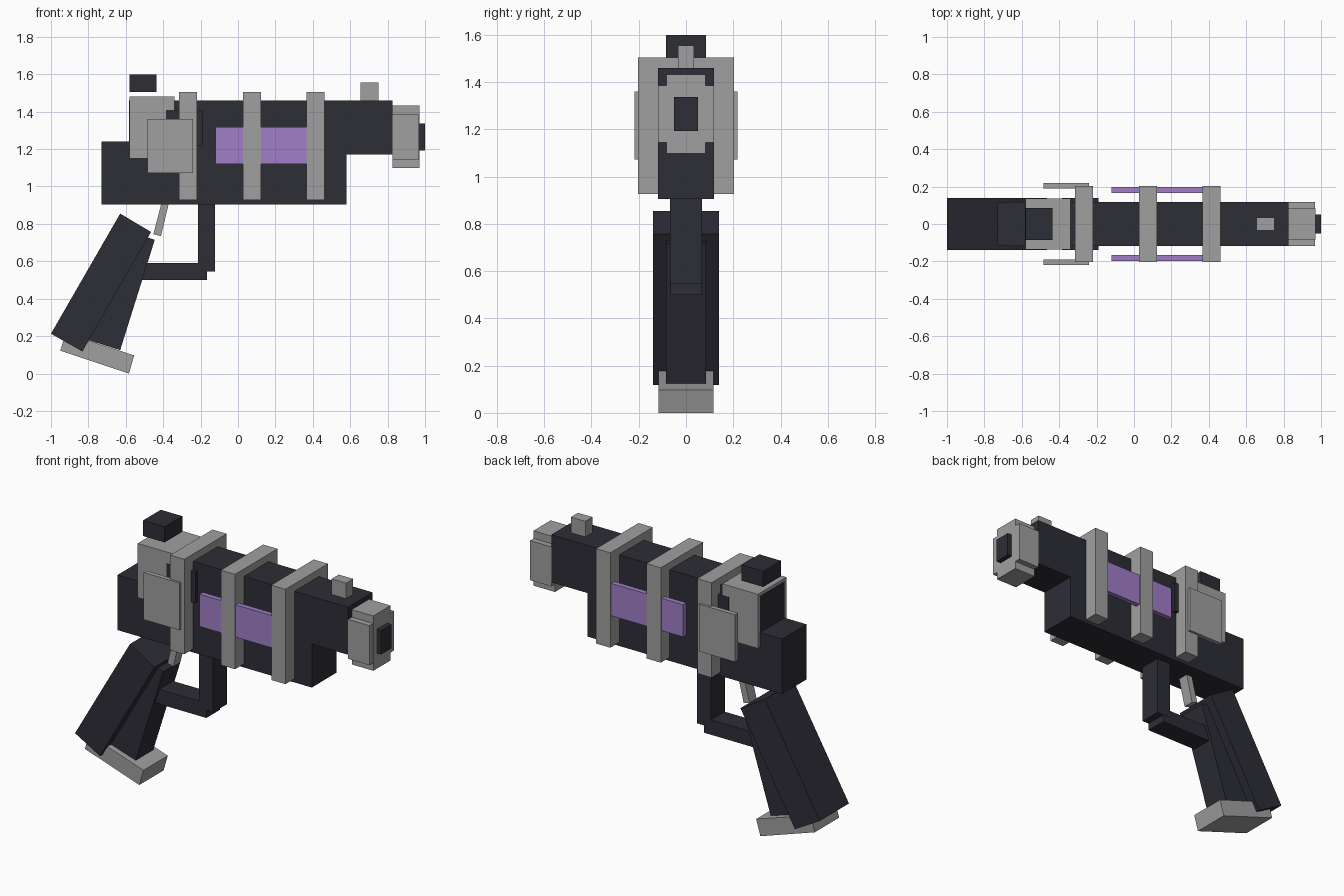
import bpy
import bmesh
from mathutils import Vector

default = bpy.data.objects.get("Cube")
if default:
    bpy.data.objects.remove(default, do_unlink=True)


def material(name, rgb):
    mat = bpy.data.materials.new(name)
    mat.use_nodes = True
    color = (*rgb, 1.0)
    mat.diffuse_color = color
    mat.node_tree.nodes["Principled BSDF"].inputs["Base Color"].default_value = color
    return mat


dark = material("dark gunmetal", (0.026, 0.026, 0.037))
grey = material("light grey metal", (0.35, 0.35, 0.35))
purple = material("purple glow", (0.35, 0.21, 0.57))


def prism(name, mat, outline, y0, y1):
    """Extrude an (x, z) outline from y0 to y1."""
    bm = bmesh.new()
    face = bm.faces.new([bm.verts.new((x, y0, z)) for x, z in outline])
    ext = bmesh.ops.extrude_face_region(bm, geom=[face])
    moved = [v for v in ext["geom"] if isinstance(v, bmesh.types.BMVert)]
    bmesh.ops.translate(bm, verts=moved, vec=Vector((0, y1 - y0, 0)))
    bmesh.ops.recalc_face_normals(bm, faces=bm.faces)
    mesh = bpy.data.meshes.new(name)
    bm.to_mesh(mesh)
    bm.free()
    mesh.materials.append(mat)
    obj = bpy.data.objects.new(name, mesh)
    bpy.context.collection.objects.link(obj)
    return obj


def box(name, mat, x0, x1, z0, z1, y1, y0=None):
    """Box centred on y = 0 unless y0 is given."""
    outline = [(x0, z0), (x1, z0), (x1, z1), (x0, z1)]
    return prism(name, mat, outline, -y1 if y0 is None else y0, y1)


# Receiver and barrel, one stepped profile
prism("receiver", dark,
      [(-0.73, 0.905), (0.58, 0.905), (0.58, 1.17), (0.825, 1.17),
       (0.825, 1.46), (-0.582, 1.46), (-0.582, 1.24), (-0.73, 1.24)], -0.118, 0.118)

# Rear housing, side chamber and floating rear sight
box("rear_housing", grey, -0.58, -0.34, 1.15, 1.48, 0.137)
box("side_chamber", dark, -0.385, -0.19, 1.22, 1.41, 0.14)
box("rear_sight", dark, -0.58, -0.435, 1.505, 1.6, 0.085)

# Bands wrapped around the receiver
for name, x in (("rear", -0.267), ("middle", 0.075), ("front", 0.415)):
    box(name + "_band", grey, x - 0.048, x + 0.048, 0.927, 1.505, 0.204)

# Plates on both sides
for side, s in (("left", 1), ("right", -1)):
    box(side + "_side_panel", grey, -0.483, -0.24, 1.073, 1.36, s * 0.218, s * 0.19)
    box(side + "_energy_panel", purple, -0.12, 0.39, 1.12, 1.317, s * 0.198, s * 0.167)

# Muzzle and front sight
box("muzzle_wide", grey, 0.825, 0.969, 1.145, 1.386, 0.118)
box("muzzle_tall", grey, 0.825, 0.97, 1.098, 1.432, 0.083)
box("muzzle_bore", dark, 0.96, 1.0, 1.193, 1.338, 0.05)
box("front_sight", grey, 0.655, 0.752, 1.46, 1.555, 0.034)

# Trigger and its guard
prism("trigger", grey, [(-0.405, 0.93), (-0.365, 0.93), (-0.412, 0.735), (-0.452, 0.745)],
      -0.034, 0.034)
box("guard_post", dark, -0.215, -0.122, 0.545, 0.905, 0.067)
box("guard_bar", dark, -0.54, -0.167, 0.5, 0.59, 0.066)

# Slanted grip, its front strap and base
prism("grip", dark, [(-0.63, 0.855), (-0.465, 0.757), (-0.832, 0.118), (-1.0, 0.213)],
      -0.14, 0.14)
prism("grip_front_strap", dark,
      [(-0.445, 0.715), (-0.63, 0.125), (-0.82, 0.185), (-0.635, 0.775)], -0.084, 0.084)
prism("grip_base", grey, [(-0.555, 0.097), (-0.583, 0.0), (-0.95, 0.122), (-0.922, 0.217)],
      -0.117, 0.117)
